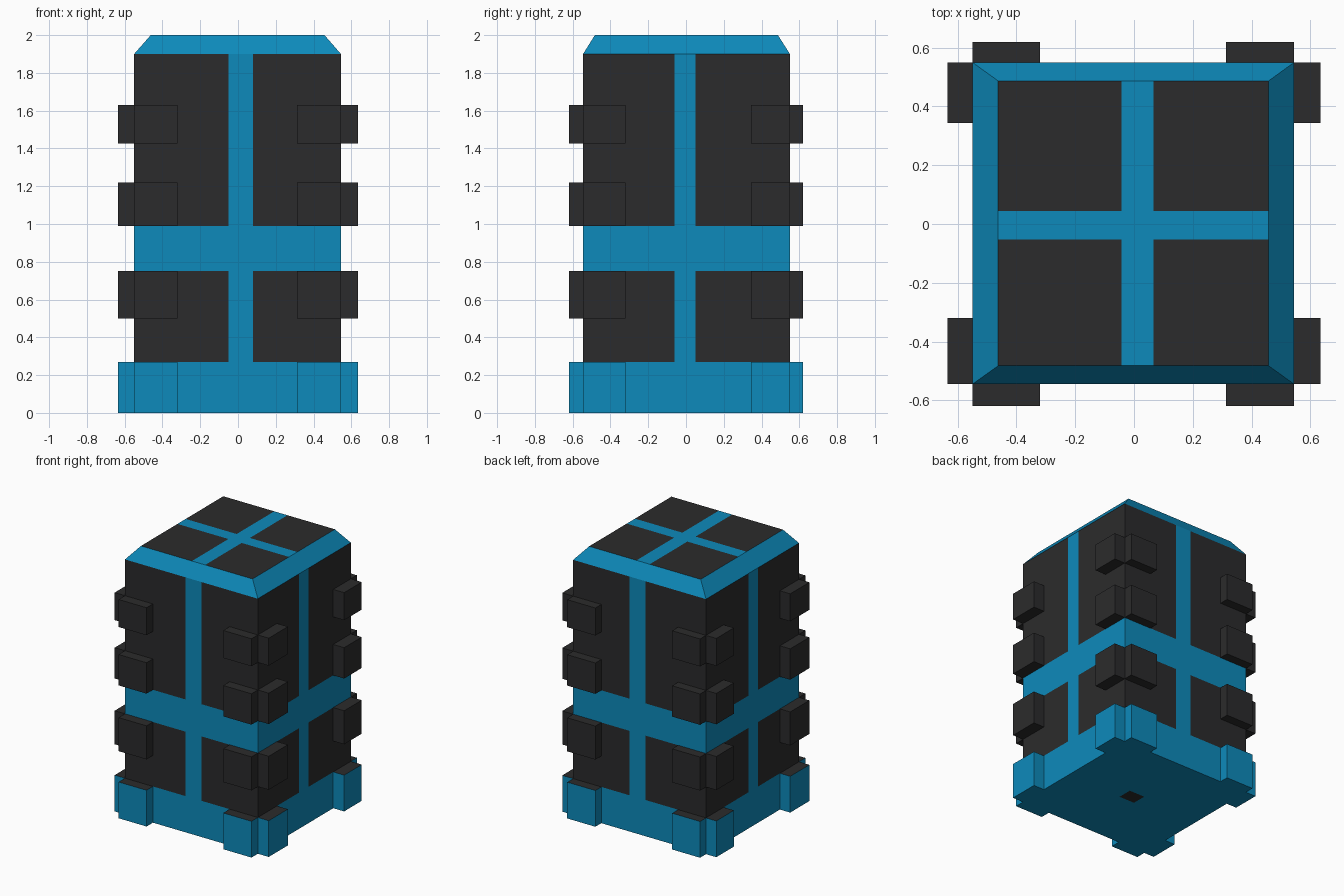
import bpy, bmesh
from mathutils import Vector

if "Cube" in bpy.data.objects:
    bpy.data.objects.remove(bpy.data.objects["Cube"])

def material(name, rgb):
    m = bpy.data.materials.new(name)
    m.diffuse_color = (*rgb, 1)
    m.use_nodes = True
    m.node_tree.nodes["Principled BSDF"].inputs["Base Color"].default_value = m.diffuse_color
    return m

BLUE, DARK = 0, 1
mats = [material("blue", (0.004, 0.254, 0.497)), material("dark", (0.024, 0.024, 0.025))]

X0, X1, Y0, Y1 = -0.55, 0.545, -0.545, 0.55       # body footprint
STRIPE_X, STRIPE_Y = (-0.05, 0.08), (-0.06, 0.05)  # vertical stripes
RIM = 1.9

def add_box(bm, lo, hi):
    """Axis-aligned box; returns its faces."""
    lo, hi = Vector(lo), Vector(hi)
    verts = bmesh.ops.create_cube(bm, size=1)["verts"]
    for v in verts:
        v.co = Vector([lo[i] if v.co[i] < 0 else hi[i] for i in range(3)])
    return list({f for v in verts for f in v.link_faces})

def finish(bm, name):
    me = bpy.data.meshes.new(name)
    bm.normal_update()
    bm.to_mesh(me)
    bm.free()
    for m in mats:
        me.materials.append(m)
    bpy.context.collection.objects.link(bpy.data.objects.new(name, me))

# Body: box cut along the panel lines, top ring drawn in for the sloped rim
bm = bmesh.new()
add_box(bm, (X0, Y0, 0), (X1, Y1, 2))
cuts = [(0, c) for c in STRIPE_X] + [(1, c) for c in STRIPE_Y] + \
       [(2, c) for c in (0.27, 0.75, 0.99, RIM)]
for axis, c in cuts:
    point, normal = Vector(), Vector()
    point[axis], normal[axis] = c, 1
    bmesh.ops.bisect_plane(bm, geom=bm.verts[:] + bm.edges[:] + bm.faces[:],
                           plane_co=point, plane_no=normal)

# Panel colours: dark panels between blue stripes and bands
for f in bm.faces:
    c = f.calc_center_median()
    in_x = STRIPE_X[0] < c.x < STRIPE_X[1]
    in_y = STRIPE_Y[0] < c.y < STRIPE_Y[1]
    if c.z < 0.001:
        dark = in_x and in_y
    elif c.z > 1.999:
        dark = not (in_x or in_y)
    else:
        on_stripe = in_x if abs(c.y) > 0.54 else in_y
        dark = not on_stripe and (0.27 < c.z < 0.75 or 0.99 < c.z < RIM)
    f.material_index = DARK if dark else BLUE
for v in bm.verts:
    if v.co.z > 1.999:
        v.co.x *= 0.84
        v.co.y *= 0.885
finish(bm, "body")

# Corner lugs: eight per row, two at each corner
ROWS = {"foot_lugs": (0, 0.27), "lower_lugs": (0.5, 0.75),
        "middle_lugs": (0.99, 1.22), "upper_lugs": (1.425, 1.63)}
for name, (z0, z1) in ROWS.items():
    bm = bmesh.new()
    boxes = []
    for a, b in ((X0, -0.32), (0.313, X1)):        # front and back faces
        boxes += [((a, -0.62, z0), (b, Y0, z1)), ((a, Y1, z0), (b, 0.62, z1))]
    for a, b in ((Y0, -0.32), (0.343, Y1)):        # left and right faces
        boxes += [((-0.635, a, z0), (X0, b, z1)), ((X1, a, z0), (0.635, b, z1))]
    for lo, hi in boxes:
        for f in add_box(bm, lo, hi):
            top = f.calc_center_median().z > z1 - 0.001
            f.material_index = BLUE if name == "foot_lugs" and not top else DARK
    finish(bm, name)
